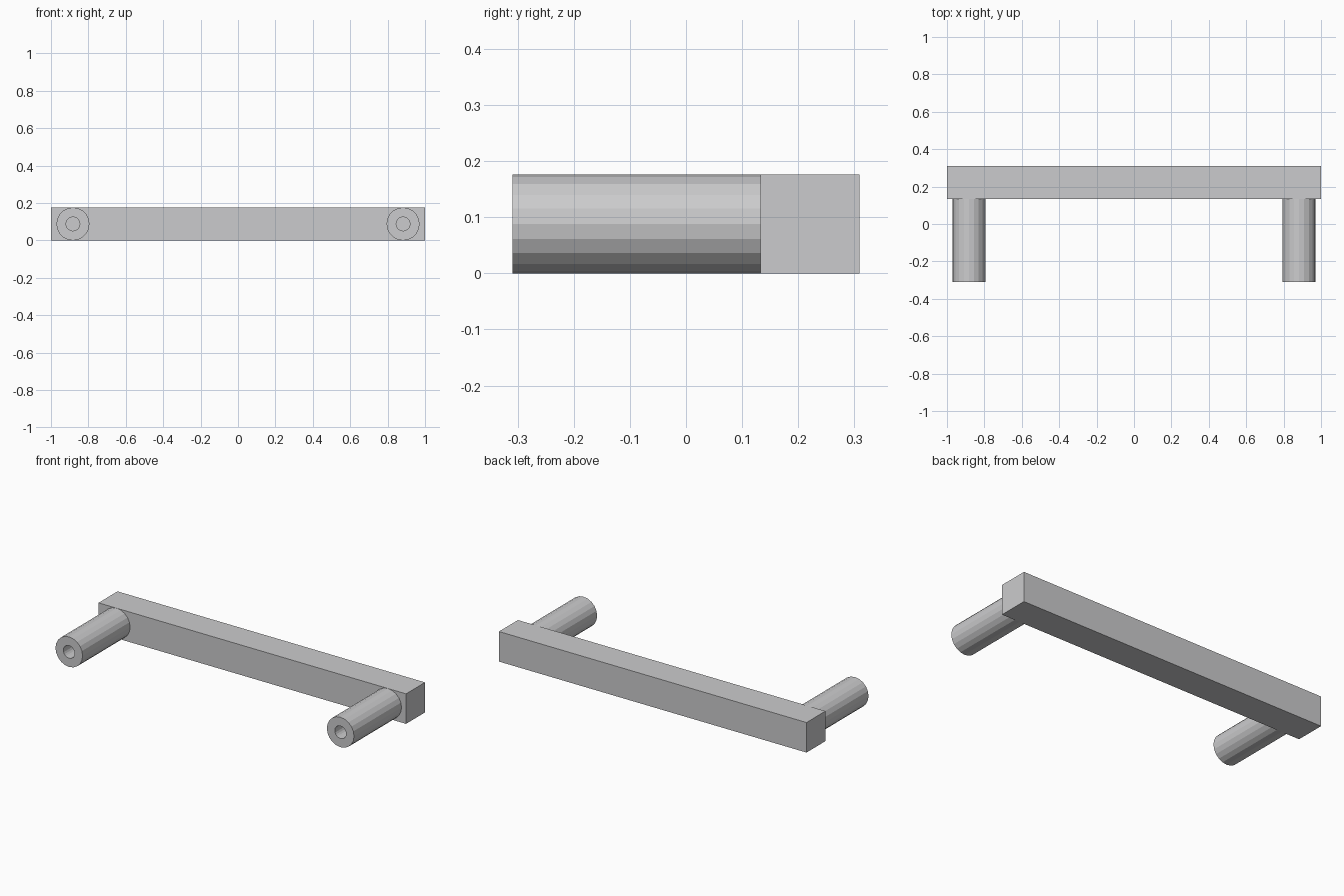
import bpy
import bmesh
from math import pi
from mathutils import Vector

cube = bpy.data.objects.get("Cube")
if cube:
    bpy.data.objects.remove(cube, do_unlink=True)

# Overall sizes
THICK = 0.1765
RADIUS = THICK / 2
HOLE_RADIUS = 0.037
HOLE_DEPTH = 0.294
FRONT, JOINT, BACK = -0.309, 0.1325, 0.309
POST_X = 0.8825
SIDES = 20

metal = bpy.data.materials.new("satin grey metal")
metal.use_nodes = True
grey = (0.6, 0.6, 0.61, 1)
metal.diffuse_color = grey
metal.node_tree.nodes["Principled BSDF"].inputs["Base Color"].default_value = grey


def add_object(name, bm):
    bmesh.ops.recalc_face_normals(bm, faces=bm.faces)
    mesh = bpy.data.meshes.new(name)
    bm.to_mesh(mesh)
    bm.free()
    mesh.materials.append(metal)
    obj = bpy.data.objects.new(name, mesh)
    bpy.context.collection.objects.link(obj)
    return obj


# Square grip bar
bm = bmesh.new()
bmesh.ops.create_cube(bm, size=1)
bmesh.ops.scale(bm, vec=(2, BACK - JOINT, THICK), verts=bm.verts)
bmesh.ops.translate(bm, vec=(0, (BACK + JOINT) / 2, THICK / 2), verts=bm.verts)
add_object("grip_bar", bm)


# Round post with a blind screw hole, turned from a (radius, y) profile
def add_post(name, x):
    profile = [(0, JOINT), (RADIUS, JOINT), (RADIUS, FRONT), (HOLE_RADIUS, FRONT),
               (HOLE_RADIUS, FRONT + HOLE_DEPTH), (0, FRONT + HOLE_DEPTH)]
    bm = bmesh.new()
    verts = [bm.verts.new((r, y, 0)) for r, y in profile]
    edges = [bm.edges.new(pair) for pair in zip(verts, verts[1:])]
    bmesh.ops.spin(bm, geom=verts + edges, cent=(0, 0, 0), axis=(0, 1, 0),
                   angle=2 * pi, steps=SIDES)
    bmesh.ops.remove_doubles(bm, verts=bm.verts, dist=0.0005)
    post = add_object(name, bm)
    post.location = Vector((x, 0, RADIUS))


for name, side in (("left_post", 1), ("right_post", -1)):
    add_post(name, side * POST_X)
